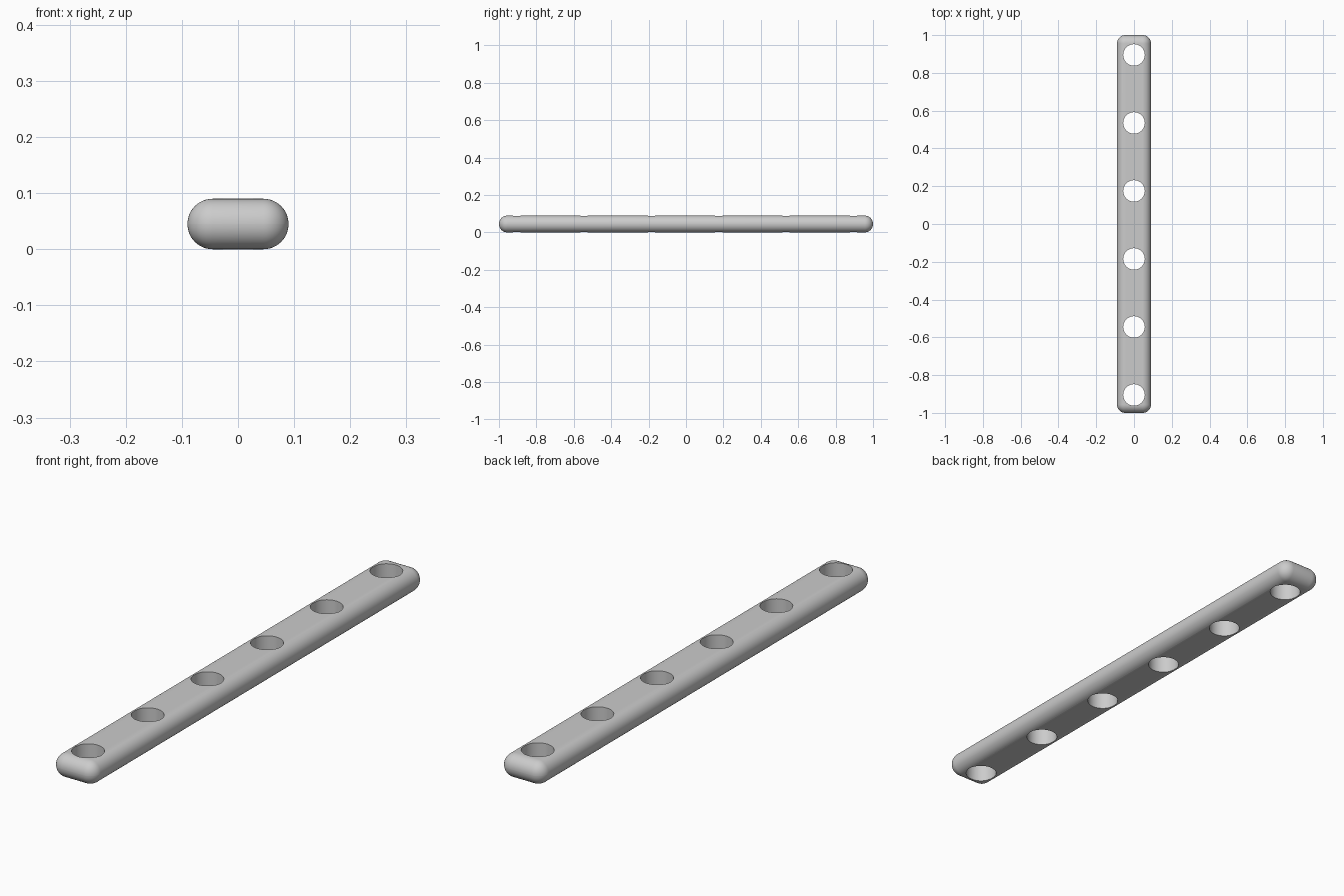
import bpy
import math

if "Cube" in bpy.data.objects:
    bpy.data.objects.remove(bpy.data.objects["Cube"])

WIDTH, LENGTH, HEIGHT = 0.18, 2.0, 0.09
HOLE_RADIUS = 0.057
HOLE_SPACING = 0.36
FIRST_HOLE = -0.905

grey = bpy.data.materials.new("grey")
grey.diffuse_color = (0.6, 0.6, 0.6, 1.0)
grey.use_nodes = True
grey.node_tree.nodes["Principled BSDF"].inputs["Base Color"].default_value = grey.diffuse_color


def apply_modifier(obj, mod):
    bpy.context.view_layer.objects.active = obj
    bpy.ops.object.modifier_apply(modifier=mod.name)


# Bar with fully rounded edges
bpy.ops.mesh.primitive_cube_add(size=1, location=(0, 0, HEIGHT / 2))
bar = bpy.context.object
bar.name = "perforated_bar"
bar.scale = (WIDTH, LENGTH, HEIGHT)
bpy.ops.object.transform_apply(location=True, rotation=False, scale=True)
bar.data.materials.append(grey)

bevel = bar.modifiers.new("rounded_edges", 'BEVEL')
bevel.width = HEIGHT / 2 - 0.0003
bevel.segments = 12
bevel.limit_method = 'NONE'
apply_modifier(bar, bevel)

# Row of through holes
for i in range(6):
    y = FIRST_HOLE + i * HOLE_SPACING
    bpy.ops.mesh.primitive_cylinder_add(vertices=64, radius=HOLE_RADIUS,
                                        depth=0.3, location=(0, y, HEIGHT / 2))
    cutter = bpy.context.object
    cutter.name = "hole_cutter"
    cutter.hide_render = True
    cutter.data.materials.append(grey)
    cut = bar.modifiers.new("hole", 'BOOLEAN')
    cut.operation = 'DIFFERENCE'
    cut.solver = 'EXACT'
    cut.object = cutter
    apply_modifier(bar, cut)
    bpy.data.objects.remove(cutter, do_unlink=True)

# Smooth sides, crisp hole rims
bpy.ops.object.select_all(action='DESELECT')
bar.select_set(True)
bpy.context.view_layer.objects.active = bar
bpy.ops.object.shade_smooth_by_angle(angle=math.radians(30))
